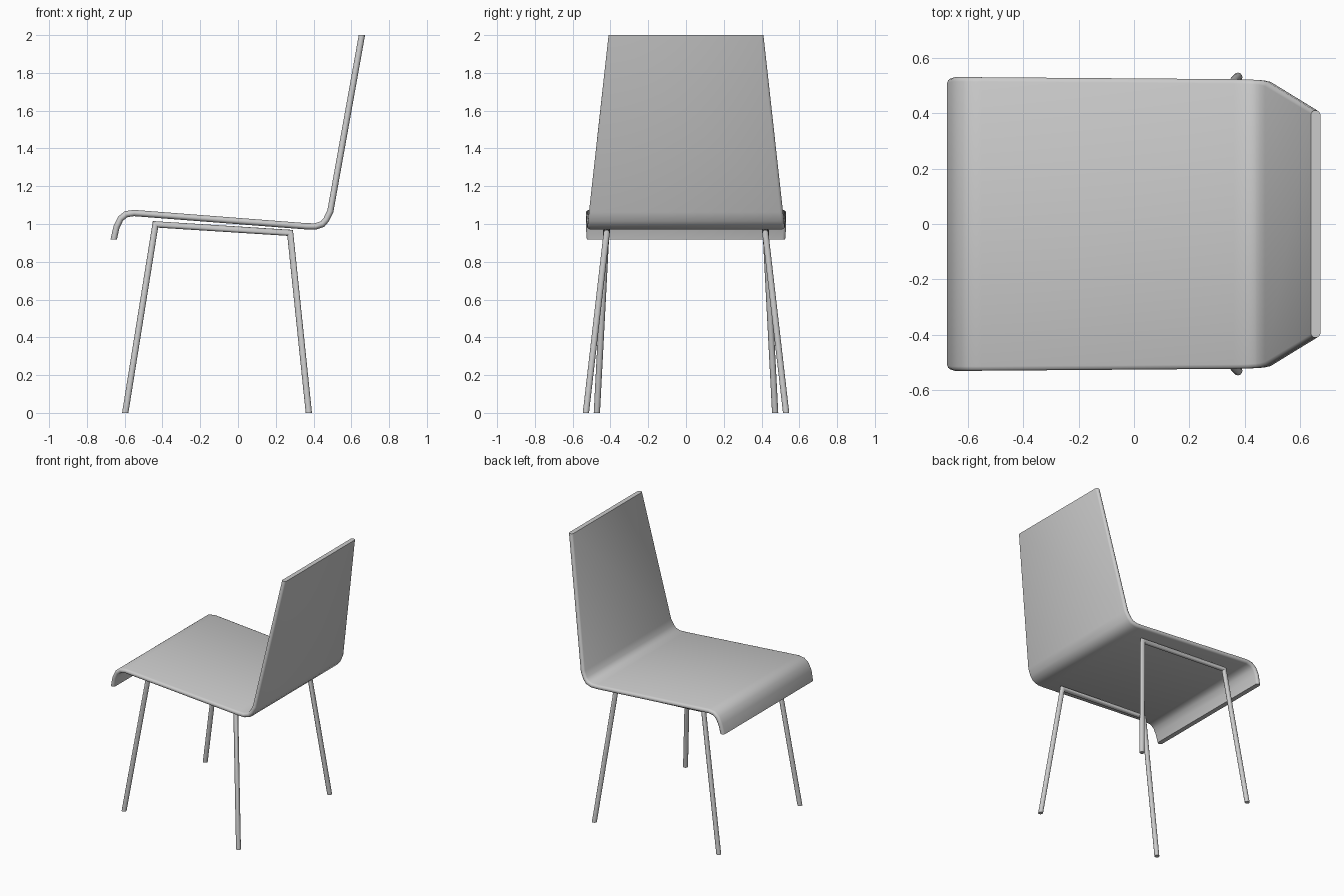
import bpy, bmesh, math
from mathutils import Vector

if "Cube" in bpy.data.objects:
    bpy.data.objects.remove(bpy.data.objects["Cube"])

UP = Vector((0, 0, 1))


def sweep(name, path, section, widths=None):
    """Sweep a closed section along a path with mitred joints and level-cut ends."""
    pts = [Vector(p) for p in path]
    dirs = [(b - a).normalized() for a, b in zip(pts, pts[1:])]
    v = Vector((0, 1, 0)).cross(dirs[0]).normalized()
    u = dirs[0].cross(v)
    ring = [pts[0] + u * a + v * b for a, b in section]
    bm = bmesh.new()
    rings = []
    for i, p in enumerate(pts):
        d = dirs[max(i - 1, 0)]
        ends = i in (0, len(pts) - 1)
        n = UP if ends else dirs[i - 1] + dirs[i]
        ring = [q + d * ((p - q).dot(n) / d.dot(n)) for q in ring]
        w = widths[i] if widths else 1
        rings.append([bm.verts.new((q.x, q.y * w, q.z)) for q in ring])
    k = len(section)
    for r, s in zip(rings, rings[1:]):
        for j in range(k):
            bm.faces.new((r[j], r[(j + 1) % k], s[(j + 1) % k], s[j]))
    bm.faces.new(rings[0][::-1])
    bm.faces.new(rings[-1])
    bmesh.ops.recalc_face_normals(bm, faces=bm.faces)
    mesh = bpy.data.meshes.new(name)
    bm.to_mesh(mesh)
    bm.free()
    ob = bpy.data.objects.new(name, mesh)
    bpy.context.collection.objects.link(ob)
    bpy.ops.object.select_all(action='DESELECT')
    ob.select_set(True)
    bpy.context.view_layer.objects.active = ob
    bpy.ops.object.shade_smooth_by_angle(angle=math.radians(40))
    return ob


# Seat and back: one bent sheet, profile points as (x, z, half width)
profile = [(-0.658, 0.918, 0.525), (-0.643, 0.985, 0.53), (-0.622, 1.028, 0.53),
           (-0.592, 1.052, 0.53), (-0.55, 1.058, 0.53), (0.36, 0.988, 0.523),
           (0.41, 0.987, 0.522), (0.448, 1.0, 0.52), (0.468, 1.024, 0.518),
           (0.489, 1.068, 0.513), (0.656, 2.0, 0.41)]
t = 0.0165
edge = [(0.97, -t), (0.99, -0.75 * t), (1, -0.3 * t),
        (1, 0.3 * t), (0.99, 0.75 * t), (0.97, t)]
sheet = edge + [(-a, -b) for a, b in edge]
sweep("seat_and_back", [(x, 0, z) for x, z, _ in profile], sheet,
      [w for _, _, w in profile])

# Leg frame: front leg, under-seat rail and back leg, mirrored to the other side
r = 0.0165
circle = [(r * math.cos(a), r * math.sin(a))
          for a in (2 * math.pi * i / 16 for i in range(16))]
legs = sweep("leg_frame", [(-0.597, 0.472, 0), (-0.437, 0.42, 0.998),
                           (0.276, 0.42, 0.953), (0.375, 0.53, 0)], circle)
mirror = legs.modifiers.new("other_side", 'MIRROR')
mirror.use_axis = (False, True, False)
